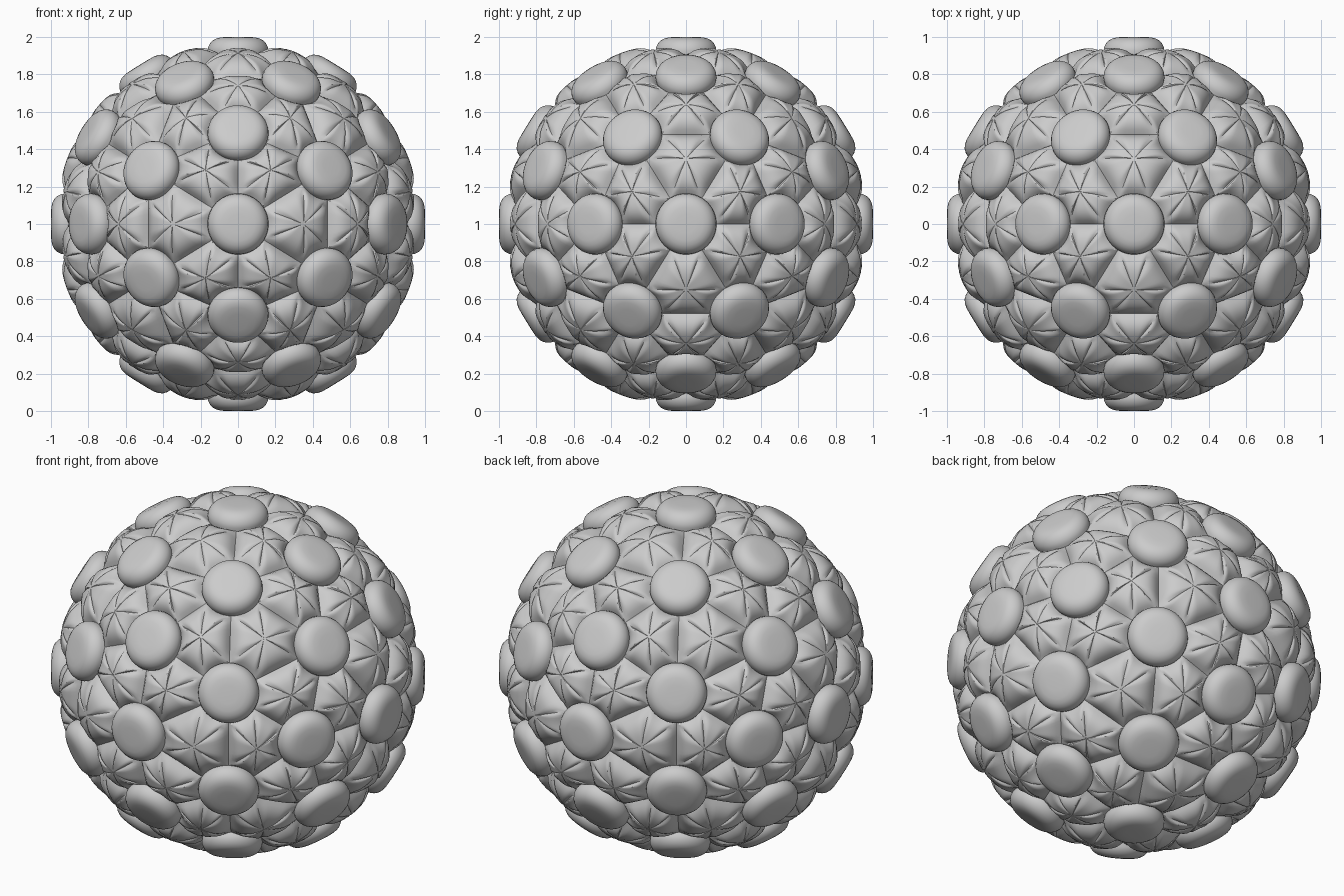
import bpy, bmesh, math
from mathutils import Vector

if "Cube" in bpy.data.objects:
    bpy.data.objects.remove(bpy.data.objects["Cube"])

PHI = (1 + math.sqrt(5)) / 2
SEAM_R, DOME_R = 0.918, 0.978     # distance of the seams and dome tops from the centre
CAP_ANGLE = 0.172                 # angular radius of each round cap
SIDE_STEPS, RINGS = 10, 9

grey = bpy.data.materials.new("light grey")
grey.diffuse_color = (0.6, 0.6, 0.6, 1)
grey.use_nodes = True
grey.node_tree.nodes["Principled BSDF"].inputs["Base Color"].default_value = grey.diffuse_color


def finish(bm, name, angle):
    bmesh.ops.recalc_face_normals(bm, faces=bm.faces)
    mesh = bpy.data.meshes.new(name)
    bm.to_mesh(mesh)
    bm.free()
    mesh.materials.append(grey)
    obj = bpy.data.objects.new(name, mesh)
    bpy.context.collection.objects.link(obj)
    obj.location.z = 1
    bpy.ops.object.select_all(action='DESELECT')
    obj.select_set(True)
    bpy.context.view_layer.objects.active = obj
    bpy.ops.object.shade_smooth_by_angle(angle=math.radians(angle))


# Layout: 12 icosahedron corners plus 30 edge midpoints on the sphere
corners = []
for a in (-1, 1):
    for b in (-PHI, PHI):
        corners += [Vector((0, b, a)), Vector((b, a, 0)), Vector((a, 0, b))]
centres = [c.normalized() for c in corners]
for i, p in enumerate(corners):
    for q in corners[:i]:
        if (p - q).length < 2.1:
            centres.append((p + q).normalized())

hull = bmesh.new()
for c in centres:
    hull.verts.new(c)
bmesh.ops.convex_hull(hull, input=hull.verts)
triangles = [[v.co.copy() for v in f.verts] for f in hull.faces]
hull.free()


def on_cap_rim(centre, toward):
    side = (toward - centre * toward.dot(centre)).normalized()
    return centre * math.cos(CAP_ANGLE) + side * math.sin(CAP_ANGLE)


def dome_outline(tri):
    """Six sides in turn: an arc round each cap, then a straight seam to the next."""
    pts = []
    for i in range(3):
        a, b, c = tri[i], tri[(i + 1) % 3], tri[(i + 2) % 3]
        for k in range(SIDE_STEPS):
            s = k / SIDE_STEPS
            pts.append((on_cap_rim(a, c.lerp(b, s)), s))
        p, q = on_cap_rim(a, b), on_cap_rim(b, a)
        for k in range(SIDE_STEPS):
            s = k / SIDE_STEPS
            pts.append((p.lerp(q, s), s))
    return pts


# Pleated domes: full along each side, pinched at the six corners
bm = bmesh.new()
for tri in triangles:
    mid = sum(tri, Vector()).normalized()
    outline = dome_outline(tri)
    n = len(outline)
    rings = []
    for k in range(RINGS):
        t = k / RINGS
        ring = []
        for edge, s in outline:
            fullness = 1.45 + 2.3 * min(1, 2.2 * (1 - abs(2 * s - 1)))
            rise = 1 - (1 - t) ** fullness
            base = SEAM_R * edge.length
            r = base + (DOME_R - base) * rise
            ring.append(bm.verts.new(edge.lerp(mid, t).normalized() * r))
        rings.append(ring)
    top = bm.verts.new(mid * DOME_R)
    for lo, hi in zip(rings, rings[1:]):
        for j in range(n):
            bm.faces.new((lo[j], lo[(j + 1) % n], hi[(j + 1) % n], hi[j]))
    for j in range(n):
        bm.faces.new((rings[-1][j], rings[-1][(j + 1) % n], top))
finish(bm, "pleated_domes", 35)

# Round caps: a lathed button on every layout point
PROFILE = [(0.158, 0.895), (0.163, 0.925), (0.160, 0.945), (0.150, 0.965),
           (0.135, 0.981), (0.115, 0.992), (0.090, 0.998), (0.05, 1.0)]
SEG = 48
bm = bmesh.new()
for c in centres:
    u = c.orthogonal().normalized()
    w = c.cross(u)
    rings = []
    for rad, h in PROFILE:
        rings.append([bm.verts.new(c * h + rad * (u * math.cos(2 * math.pi * j / SEG)
                      + w * math.sin(2 * math.pi * j / SEG))) for j in range(SEG)])
    for lo, hi in zip(rings, rings[1:]):
        for j in range(SEG):
            bm.faces.new((lo[j], lo[(j + 1) % SEG], hi[(j + 1) % SEG], hi[j]))
    bm.faces.new(rings[-1])
finish(bm, "round_caps", 40)
